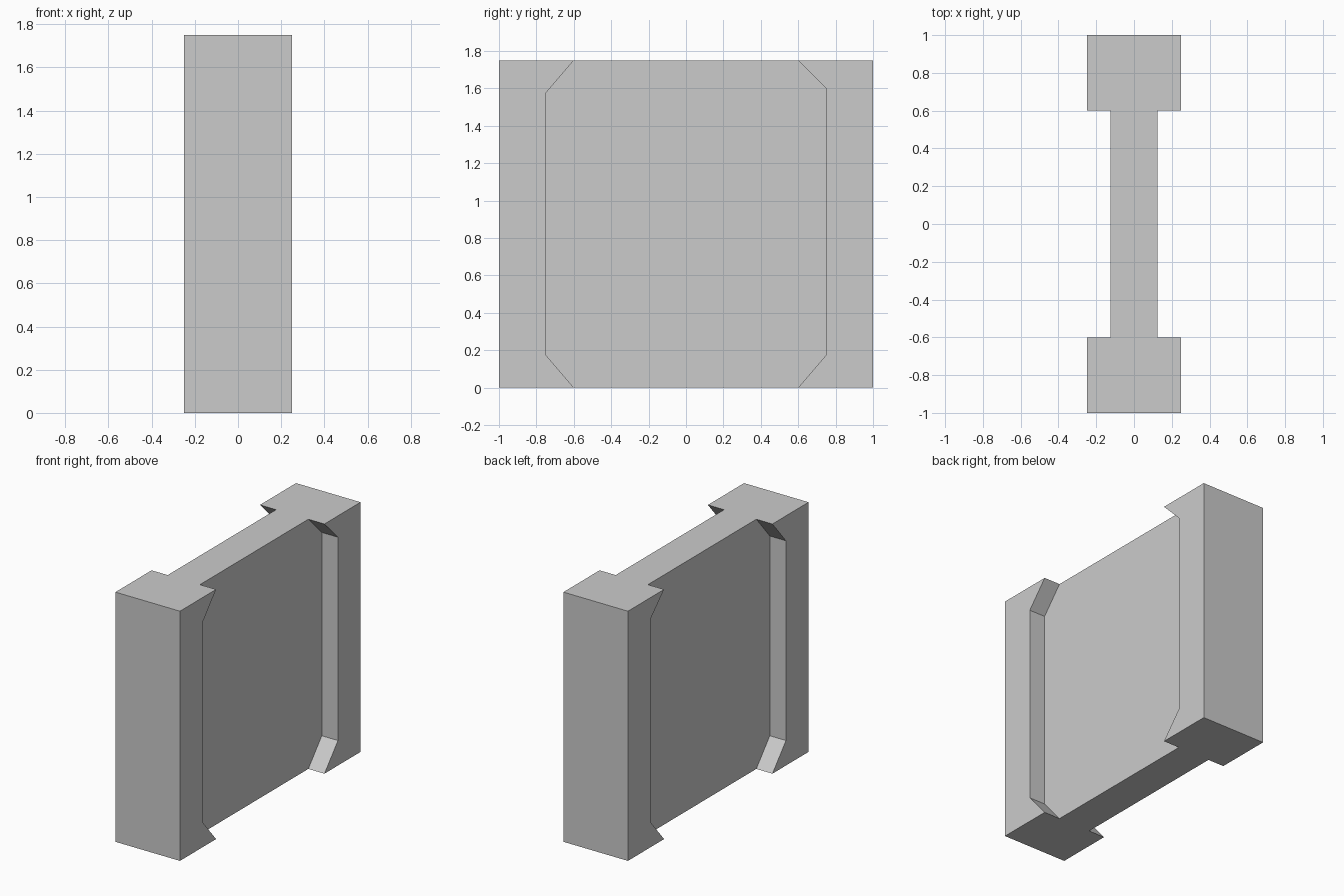
import bpy
import bmesh

if "Cube" in bpy.data.objects:
    bpy.data.objects.remove(bpy.data.objects["Cube"])


def plate(name, profile, depth):
    """Extrude a y-z profile symmetrically along x."""
    bm = bmesh.new()
    face = bm.faces.new([bm.verts.new((-depth / 2, y, z)) for y, z in profile])
    out = bmesh.ops.extrude_face_region(bm, geom=[face])
    verts = [v for v in out["geom"] if isinstance(v, bmesh.types.BMVert)]
    bmesh.ops.translate(bm, verts=verts, vec=(depth, 0, 0))
    bmesh.ops.recalc_face_normals(bm, faces=bm.faces)
    mesh = bpy.data.meshes.new(name)
    bm.to_mesh(mesh)
    bm.free()
    obj = bpy.data.objects.new(name, mesh)
    bpy.context.collection.objects.link(obj)
    return obj


H = 1.75

# Inner edges of the posts and the interlocking seam between the leaves
left_edge = [(-0.6, 0), (-0.75, 0.175), (-0.75, 1.575), (-0.6, H)]
right_edge = [(0.6, 0), (0.75, 0.175), (0.75, 1.6), (0.6, H)]
seam = [(0, 0), (0, 0.07), (0.1, 0.14), (0.1, 0.345), (-0.15, 0.565)]
seam += [(y, H - z) for y, z in reversed(seam)]

# Thick side posts
plate("left_post", [(-1, 0)] + left_edge + [(-1, H)], 0.5)
plate("right_post", [(1, 0)] + right_edge + [(1, H)], 0.5)

# Thin sliding door leaves, closed along the seam
plate("left_door", left_edge + seam[::-1], 0.25)
plate("right_door", right_edge + seam[::-1], 0.25)
